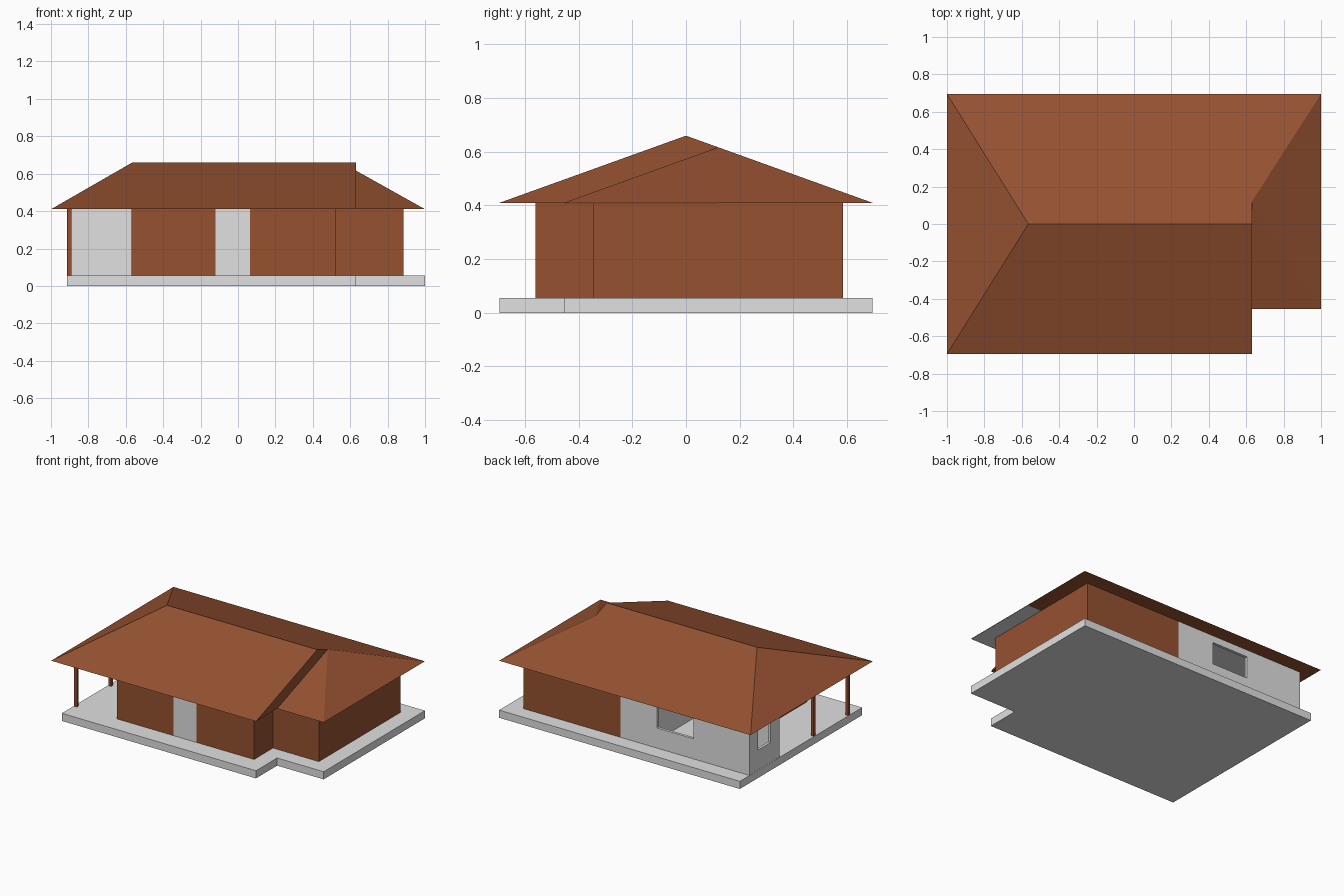
import bpy, bmesh
from mathutils import Vector

if "Cube" in bpy.data.objects:
    bpy.data.objects.remove(bpy.data.objects["Cube"])

FLOOR, EAVE, RIDGE, THICK = 0.055, 0.41, 0.66, 0.02


def material(name, rgb):
    m = bpy.data.materials.new(name)
    m.diffuse_color = (*rgb, 1)
    m.use_nodes = True
    m.node_tree.nodes["Principled BSDF"].inputs["Base Color"].default_value = m.diffuse_color
    return m


BROWN = material("brown clay", (0.305, 0.084, 0.031))
GREY = material("light grey plaster", (0.75, 0.75, 0.75))


def finish(name, bm, mat):
    bmesh.ops.recalc_face_normals(bm, faces=bm.faces)
    me = bpy.data.meshes.new(name)
    bm.to_mesh(me)
    bm.free()
    me.materials.append(mat)
    ob = bpy.data.objects.new(name, me)
    bpy.context.collection.objects.link(ob)
    return ob


def extrude(bm, offset):
    geo = bmesh.ops.extrude_face_region(bm, geom=bm.faces[:])["geom"]
    bmesh.ops.translate(bm, vec=offset, verts=[g for g in geo if isinstance(g, bmesh.types.BMVert)])


def prism(name, outline, z0, z1, mat):
    bm = bmesh.new()
    bm.faces.new([bm.verts.new((x, y, z0)) for x, y in outline])
    extrude(bm, Vector((0, 0, z1 - z0)))
    return finish(name, bm, mat)


def rect(x0, y0, x1, y1):
    return [(x0, y0), (x1, y0), (x1, y1), (x0, y1)]


def wall(name, a, b, mat, hole=None):
    """Wall from a to b, thickness to the left; hole = (start, end, z0, z1) along the wall."""
    a, b = Vector((*a, 0)), Vector((*b, 0))
    d = (b - a).normalized()
    us, zs = [0, (b - a).length], [FLOOR, EAVE]
    if hole:
        us[1:1], zs[1:1] = hole[:2], hole[2:]
    bm = bmesh.new()
    grid = [[bm.verts.new(a + d * u + Vector((0, 0, z))) for z in zs] for u in us]
    for i in range(len(us) - 1):
        for j in range(len(zs) - 1):
            if not (hole and i == j == 1):
                bm.faces.new((grid[i][j], grid[i + 1][j], grid[i + 1][j + 1], grid[i][j + 1]))
    extrude(bm, Vector((-d.y, d.x, 0)) * THICK)
    return finish(name, bm, mat)


# Floor slab with a notched front right corner
prism("floor_slab", [(-.915, -.695), (.63, -.695), (.63, -.455), (1, -.455), (1, .695), (-.915, .695)],
      0, FLOOR, GREY)

# Brown outer walls, with the door set flush in the front
wall("front_wall_left", (-.57, -.56), (-.12, -.56), BROWN)
wall("front_door", (-.12, -.56), (.063, -.56), GREY)
wall("front_wall_right", (.063, -.56), (.52, -.56), BROWN)
wall("step_wall", (.52, -.56), (.52, -.345), BROWN)
wall("wing_front_wall", (.52, -.345), (.885, -.345), BROWN)
wall("right_wall", (.885, -.345), (.885, .585), BROWN)
wall("back_wall_brown", (.885, .585), (.112, .585), BROWN)
wall("porch_side_wall", (-.57, .244), (-.57, -.56), BROWN)

# Grey room walls with window openings
wall("back_wall_grey", (.112, .585), (-.914, .585), GREY, (.29, .58, .2, .36))
wall("left_wall", (-.914, .585), (-.914, .244), GREY, (.10, .24, .2, .36))
wall("porch_back_wall", (-.914, .244), (-.57, .244), GREY)
prism("inner_wall", rect(-.11, -.54, -.09, .565), FLOOR, EAVE, GREY)

# Porch posts
for i, y in enumerate((-.55, -.16)):
    prism(f"porch_post_{i + 1}", rect(-.912, y - .011, -.89, y + .011), FLOOR, EAVE, BROWN)

# Hipped roof with a lower wing on the right
bm = bmesh.new()
A, B, G, H, I, D, E, F, P = [bm.verts.new(p) for p in (
    (-1, -.695, EAVE), (.63, -.695, EAVE), (.63, -.455, EAVE), (1, -.455, EAVE), (1, .695, EAVE),
    (-1, .695, EAVE), (-.565, 0, RIDGE), (.63, 0, RIDGE), (.63, .12, .617))]
for f in ((A, B, F, E), (D, A, E), (I, D, E, F, P), (B, G, P, F), (G, H, P), (H, I, P), (A, D, I, H, G, B)):
    bm.faces.new(f)
finish("roof", bm, BROWN)

# Grey ceiling inside the walls and under the wing eave
prism("ceiling", [(-.56, -.55), (.51, -.55), (.51, -.335), (.875, -.335), (.875, .575),
                  (-.904, .575), (-.904, .254), (-.56, .254)], EAVE - .004, EAVE - .001, GREY)
prism("wing_soffit", [(.632, -.453), (.998, -.453), (.998, .12), (.886, .12), (.886, -.346), (.632, -.346)],
      EAVE - .002, EAVE - .0005, GREY)
